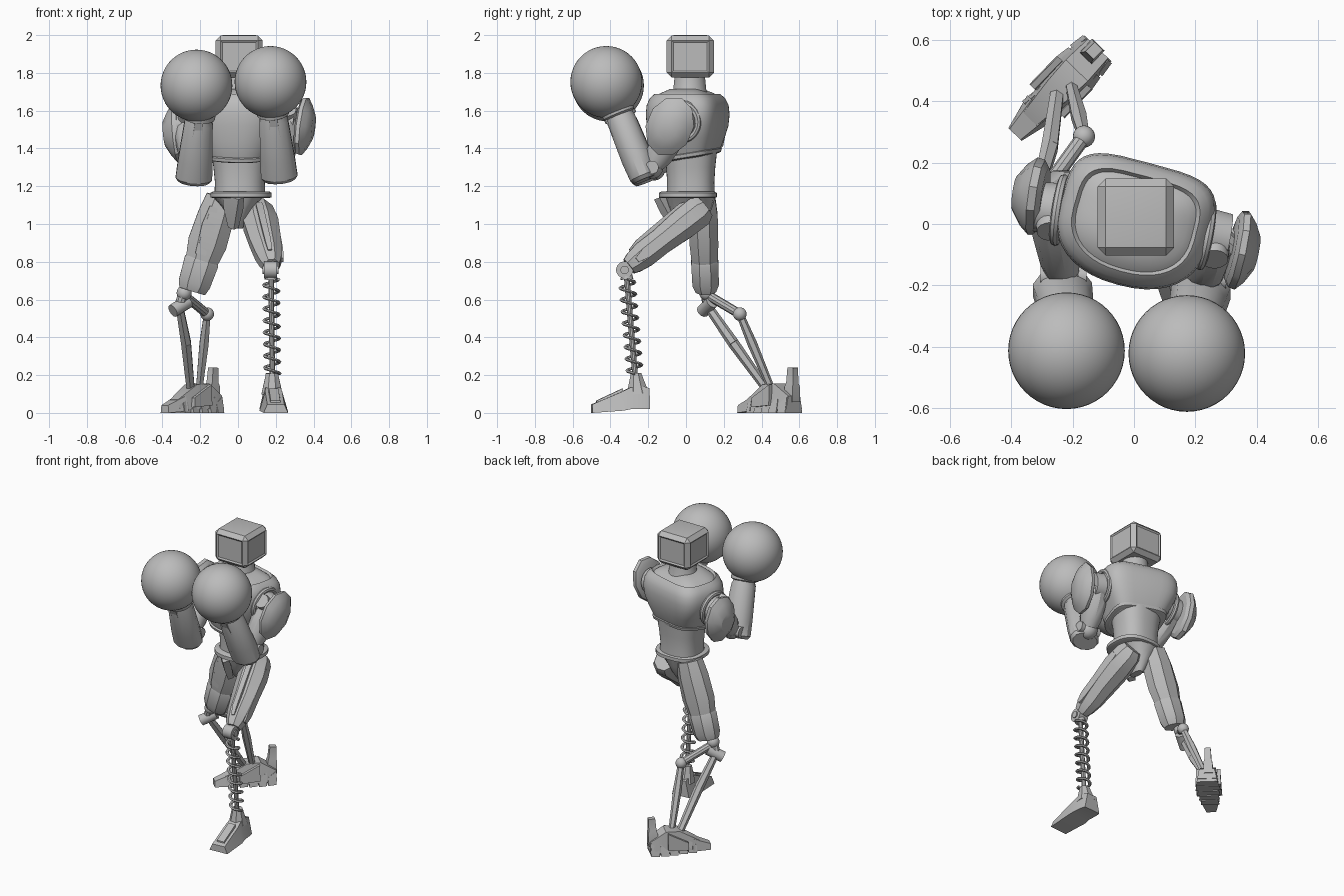
import bpy, bmesh
from math import sin, cos, pi, radians
from mathutils import Vector, Matrix

if "Cube" in bpy.data.objects:
    bpy.data.objects.remove(bpy.data.objects["Cube"])

grey = bpy.data.materials.new("mid grey")
grey.use_nodes = True
grey.diffuse_color = (0.5, 0.5, 0.5, 1)
grey.node_tree.nodes["Principled BSDF"].inputs["Base Color"].default_value = (0.5, 0.5, 0.5, 1)
parts = []


def finish(name, bm):
    bmesh.ops.recalc_face_normals(bm, faces=bm.faces)
    me = bpy.data.meshes.new(name)
    bm.to_mesh(me)
    bm.free()
    me.materials.append(grey)
    ob = bpy.data.objects.new(name, me)
    bpy.context.collection.objects.link(ob)
    parts.append(ob)
    return ob


def loft(name, rings):
    """Skin a list of equal-sized point rings and cap both ends."""
    bm = bmesh.new()
    vs = [[bm.verts.new(p) for p in ring] for ring in rings]
    n = len(vs[0])
    for a, b in zip(vs, vs[1:]):
        for i in range(n):
            j = (i + 1) % n
            bm.faces.new((a[i], a[j], b[j], b[i]))
    bm.faces.new(vs[0])
    bm.faces.new(vs[-1])
    return finish(name, bm)


def limb(name, p0, p1, profile, n=8, roll=0):
    """Loft along p0-p1; profile rows are (t, half width, half depth)."""
    p0, p1 = Vector(p0), Vector(p1)
    d = (p1 - p0).normalized()
    u = Vector((0, 1, 0)) if abs(d.x) > 0.8 else Vector((1, 0, 0))
    u = Matrix.Rotation(roll, 3, d) @ (u - d * u.dot(d)).normalized()
    v = d.cross(u)
    angles = [2 * pi * (i + 0.5) / n for i in range(n)]
    return loft(name, [[p0.lerp(p1, t) + u * a * cos(k) + v * b * sin(k) for k in angles]
                       for t, a, b in profile])


def rod(name, p0, p1, r, r1=None, n=10):
    return limb(name, p0, p1, [(0, r, r), (1, r1 or r, r1 or r)], n)


def ball(name, p, r, seg=24):
    bm = bmesh.new()
    bmesh.ops.create_uvsphere(bm, u_segments=seg, v_segments=seg // 2, radius=r,
                              matrix=Matrix.Translation(p))
    return finish(name, bm)


def hull_body(name, rows, centre, turn, n=40, back=4.0, front=2.3):
    """Stacked rounded outlines; rows are (z, half width, half depth, tilt)."""
    rot = Matrix.Rotation(turn, 3, 'Z')
    rings = []
    for z, a, b, tilt in rows:
        ring = []
        for i in range(n):
            k = 2 * pi * i / n
            c, s = cos(k), sin(k)
            e = 2 / (back if s > 0 else front)
            x = a * abs(c) ** e * (1 if c > 0 else -1)
            y = b * abs(s) ** e * (1 if s > 0 else -1)
            p = rot @ Vector((x, y, 0)) + Vector((centre[0], centre[1], z))
            p.z += tilt * p.y
            ring.append(p)
        rings.append(ring)
    return loft(name, rings)


def wedge(name, rows, loc, turn=0):
    """Blocky solid along y; rows are (y, low z, high z, low half width, high half width)."""
    ob = loft(name, [[(-w, y, a), (w, y, a), (v, y, b), (-v, y, b)] for y, a, b, w, v in rows])
    ob.data.transform(Matrix.Translation(loc) @ Matrix.Rotation(turn, 4, 'Z'))
    return ob


def torus(name, p, axis, R, r, n=32, m=8):
    """Ring around an axis."""
    q = Vector(axis).to_track_quat('Z', 'Y')
    bm = bmesh.new()
    vs = [[bm.verts.new(Vector(p) + q @ Vector(((R + r * cos(b)) * cos(a), (R + r * cos(b)) * sin(a),
           r * sin(b)))) for b in (2 * pi * j / m for j in range(m))]
          for a in (2 * pi * i / n for i in range(n))]
    for i in range(n):
        for j in range(m):
            bm.faces.new((vs[i][j], vs[i - 1][j], vs[i - 1][j - 1], vs[i][j - 1]))
    return finish(name, bm)


# Head: chamfered box with shallow recessed side panels and a low top plate
bm = bmesh.new()
bmesh.ops.create_cube(bm, size=1, matrix=Matrix.Translation((0.006, 0.023, 1.886))
                      @ Matrix.Diagonal((0.25, 0.25, 0.222, 1)))
bmesh.ops.bevel(bm, geom=bm.edges[:], offset=0.026, segments=1, affect='EDGES')
bm.normal_update()
sides = [f for f in bm.faces if f.calc_area() > 0.02 and abs(f.normal.z) < 0.5]
roof = [f for f in bm.faces if f.calc_area() > 0.02 and f.normal.z > 0.5]
bmesh.ops.inset_individual(bm, faces=sides, thickness=0.014, depth=-0.007)
bmesh.ops.inset_individual(bm, faces=roof, thickness=0.02, depth=0.003)
finish("head", bm)
limb("neck", (0.01, 0.02, 1.66), (0.01, 0.02, 1.79),
     [(0, 0.11, 0.105), (0.4, 0.088, 0.088), (1, 0.08, 0.08)], 24)

# Torso
TURN = radians(-15)
hull_body("chest", [(1.345, 0.15, 0.14, 0.16), (1.355, 0.168, 0.155, 0.16), (1.385, 0.182, 0.168, 0.13),
                    (1.45, 0.214, 0.187, 0.08), (1.52, 0.242, 0.2, 0), (1.58, 0.252, 0.205, 0),
                    (1.63, 0.247, 0.2, 0), (1.665, 0.23, 0.184, 0), (1.688, 0.204, 0.16, 0),
                    (1.675, 0.192, 0.15, 0), (1.692, 0.17, 0.13, 0), (1.715, 0.09, 0.08, 0)],
          (0.0, 0.0), TURN)
hull_body("chest_rim", [(1.348, 0.165, 0.155, 0.16), (1.353, 0.18, 0.168, 0.16),
                        (1.371, 0.184, 0.173, 0.16), (1.378, 0.17, 0.16, 0.16)], (0.0, 0.0), TURN)
hull_body("abdomen", [(1.15, 0.135, 0.128, 0), (1.22, 0.132, 0.125, 0), (1.3, 0.14, 0.13, 0),
                      (1.39, 0.155, 0.14, 0)], (0.01, 0.025), 0, back=2.5)
hull_body("belt", [(1.137, 0.15, 0.14, 0), (1.142, 0.162, 0.153, 0), (1.165, 0.162, 0.153, 0),
                   (1.172, 0.15, 0.14, 0)], (0.016, 0.01), 0, back=2.6)
hull_body("pelvis", [(0.975, 0.025, 0.05, 0), (1.03, 0.05, 0.09, 0), (1.09, 0.085, 0.115, 0),
                     (1.14, 0.13, 0.13, 0)], (0.0, 0.025), 0, n=16, back=2.4)
limb("groin_plate", (-0.025, -0.115, 1.15), (-0.025, -0.05, 0.98),
     [(0, 0.085, 0.03), (0.4, 0.07, 0.035), (1, 0.03, 0.025)], 4, pi / 4)

# Arms: (name, shoulder, elbow, wrist, glove centre, shield base, shield tip, shield roll)
ARMS = [("left", (0.262, -0.04, 1.54), (0.225, -0.18, 1.3), (0.182, -0.37, 1.62), (0.172, -0.422, 1.752),
         (0.318, -0.08, 1.52), (0.4, -0.095, 1.512), -0.4),
        ("right", (-0.272, 0.05, 1.52), (-0.23, -0.17, 1.29), (-0.203, -0.36, 1.6), (-0.22, -0.413, 1.733),
         (-0.29, 0.085, 1.49), (-0.39, 0.1, 1.48), 0.2)]
for side, sh, el, wr, glove, base, tip, roll in ARMS:
    sh, el, wr = Vector(sh), Vector(el), Vector(wr)
    out = (Vector(tip) - Vector(base)).normalized()
    ball(side + "_glove", glove, 0.19, 48)
    rod(side + "_shoulder", sh - out * 0.06, sh + out * 0.045, 0.092, 0.082, 20)
    torus(side + "_shoulder_ring", sh - out * 0.03, out, 0.102, 0.016)
    front = Vector((0, -0.75, 0.66))
    rod(side + "_shoulder_disc", sh + front * 0.05, sh + front * 0.1, 0.05, 0.045, 20)
    limb(side + "_upper_arm", sh, el, [(0, 0.07, 0.075), (0.3, 0.075, 0.085), (0.75, 0.067, 0.075),
                                       (1, 0.05, 0.05)], 12)
    ball(side + "_elbow", el, 0.06)
    axle = Vector((0.075, 0, 0))
    rod(side + "_elbow_axle", el - axle, el + axle, 0.035, n=16)
    end = el + Vector((-0.005, -0.035, -0.065))
    limb(side + "_forearm", wr, end, [(0, 0.065, 0.07), (0.14, 0.07, 0.076), (0.18, 0.078, 0.08),
                                      (0.7, 0.095, 0.085), (0.95, 0.1, 0.08), (1, 0.085, 0.065)], 12)
    limb(side + "_glove_cuff", wr, end, [(0, 0.088, 0.088), (0.1, 0.085, 0.088), (0.12, 0.07, 0.07)], 24)
    limb(side + "_forearm_panel", wr + Vector((0, -0.05, -0.02)), end + Vector((0, -0.045, 0.03)),
         [(0.1, 0.03, 0.04), (0.85, 0.055, 0.045), (1, 0.04, 0.035)], 4)
    limb(side + "_arm_shield", base, tip, [(0, 0.1, 0.135), (0.15, 0.122, 0.16), (0.4, 0.126, 0.165),
                                           (0.7, 0.1, 0.125), (1, 0.055, 0.07)], 10, roll)
    rod(side + "_shield_mount", sh, base, 0.05, 0.04)

# Left leg: faceted thigh, knee wheel, spring shin
hip, knee = Vector((0.098, 0.1, 1.09)), Vector((0.175, -0.29, 0.785))
limb("left_thigh", hip, knee, [(0, 0.065, 0.065), (0.08, 0.085, 0.09), (0.3, 0.1, 0.088),
                               (0.6, 0.09, 0.075), (0.82, 0.077, 0.076), (0.96, 0.062, 0.064),
                               (1.03, 0.045, 0.05)], 8)
for name, off in (("outer", (0.076, 0, 0)), ("upper", (0, -0.04, 0.056))):
    limb("left_thigh_panel_" + name, hip + Vector(off), knee + Vector(off) * 0.8,
         [(0.15, 0.02, 0.03), (0.2, 0.026, 0.045), (0.8, 0.022, 0.04), (0.92, 0.015, 0.02)], 4)
wheel = Vector((0.172, -0.325, 0.757))
limb("left_knee_link", knee, wheel, [(0, 0.035, 0.04), (1, 0.03, 0.03)], 8)
for name, w, r in (("wheel", 0.034, 0.045), ("hub", 0.042, 0.022)):
    rod("left_knee_" + name, wheel - Vector((w, 0, 0)), wheel + Vector((w, 0, 0)), r, n=20)
top, low = Vector((0.175, -0.315, 0.735)), Vector((0.182, -0.268, 0.18))
rod("left_shin_rod", top, low, 0.015)
rod("left_shin_collar", top, top.lerp(low, 0.05), 0.03, 0.035, 12)
coil, turns, steps = [], 8, 20
for i in range(turns * steps + 1):
    k = 2 * pi * i / steps
    radial = Vector((cos(k), sin(k), 0))
    c = top.lerp(low, 0.05 + 0.9 * i / (turns * steps))
    coil.append([c + radial * (0.038 + 0.011 * cos(a)) + Vector((0, 0, 0.008 * sin(a)))
                 for a in (2 * pi * j / 6 for j in range(6))])
loft("left_shin_spring", coil)
limb("left_ankle", (0.18, -0.265, 0.21), (0.18, -0.255, 0.1),
     [(0, 0.035, 0.03), (0.3, 0.042, 0.04), (1, 0.06, 0.065)], 8)
wedge("left_foot", [(-0.245, 0, 0.045, 0.065, 0.045), (-0.08, 0.012, 0.115, 0.075, 0.045),
                    (-0.04, 0.02, 0.135, 0.07, 0.04), (0.03, 0.02, 0.14, 0.068, 0.04),
                    (0.06, 0.02, 0.13, 0.062, 0.038)], (0.183, -0.255, 0), radians(4))
wedge("left_foot_panel", [(-0.22, 0.04, 0.065, 0.03, 0.025), (-0.08, 0.1, 0.13, 0.03, 0.025)],
      (0.183, -0.255, 0), radians(4))

# Right leg: thigh with knee cuff
hip, knee = Vector((-0.085, 0.085, 1.14)), Vector((-0.24, 0.105, 0.655))
limb("right_thigh", hip, knee, [(0, 0.09, 0.075), (0.2, 0.105, 0.085), (0.5, 0.112, 0.082),
                                (0.75, 0.088, 0.072), (1, 0.06, 0.05)], 8)
limb("right_knee_cuff", hip, knee, [(0.66, 0.09, 0.07), (0.7, 0.1, 0.078), (0.94, 0.092, 0.076),
                                    (1.02, 0.077, 0.058)], 8)
limb("right_thigh_panel", hip + Vector((-0.03, -0.068, 0)), knee + Vector((-0.01, -0.05, 0)),
     [(0.1, 0.03, 0.015), (0.3, 0.05, 0.022), (0.62, 0.04, 0.022)], 4)

# Right shin: two struts meeting at the ankle
joint, side_joint, ankle = (-0.31, 0.115, 0.565), (-0.163, 0.285, 0.523), (-0.205, 0.45, 0.13)
bend = (-0.275, 0.25, 0.37)
ball("right_knee_ball", (-0.285, 0.11, 0.635), 0.04)
rod("right_knee_link", (-0.28, 0.105, 0.66), joint, 0.03, 0.028)
rod("right_knee_axle", (-0.345, 0.09, 0.54), (-0.265, 0.14, 0.59), 0.036, n=12)
limb("right_front_strut", joint, bend, [(0, 0.022, 0.024), (1, 0.03, 0.03)], 6)
limb("right_front_strut_lower", bend, (-0.25, 0.43, 0.12), [(0, 0.03, 0.03), (1, 0.024, 0.022)], 6)
rod("right_cross_strut", (-0.275, 0.13, 0.615), side_joint, 0.025)
ball("right_side_joint", side_joint, 0.036)
limb("right_rear_strut", side_joint, ankle, [(0, 0.02, 0.02), (0.4, 0.028, 0.026), (1, 0.02, 0.02)], 6)

# Right foot: segmented sole, instep, toe and heel fin
loc, turn = Vector((-0.235, 0.45, 0)), radians(-44)
for i in range(5):
    y = -0.1 + 0.06 * i
    w = 0.08 - 0.007 * abs(i - 3)
    wedge("right_sole_plate_%d" % (i + 1), [(y - 0.026, 0, 0.05, w, w * 0.8),
                                            (y + 0.026, 0, 0.085, w * 0.9, w * 0.7)], loc, turn)
wedge("right_toe", [(-0.22, 0, 0.04, 0.03, 0.025), (-0.1, 0.01, 0.09, 0.06, 0.04)], loc, turn)
wedge("right_instep", [(-0.15, 0.02, 0.07, 0.045, 0.03), (-0.02, 0.02, 0.15, 0.06, 0.045),
                       (0.07, 0.02, 0.155, 0.068, 0.05), (0.17, 0.02, 0.09, 0.06, 0.045)], loc, turn)
for name, x in (("inner", 0.066), ("outer", -0.066)):
    p = Matrix.Rotation(turn, 3, 'Z') @ Vector((x, 0.0, 0))
    wedge("right_foot_" + name + "_guard", [(-0.07, 0.03, 0.08, 0.014, 0.01),
                                            (0.06, 0.04, 0.15, 0.014, 0.01)], loc + p, turn)
limb("right_heel_fin", (-0.14, 0.56, 0.06), (-0.13, 0.565, 0.24),
     [(0, 0.04, 0.045), (0.45, 0.038, 0.042), (0.55, 0.03, 0.035), (1, 0.026, 0.03)], 4, turn)

# Soft shading with crisp edges
bpy.ops.object.select_all(action='DESELECT')
for ob in parts:
    ob.select_set(True)
bpy.context.view_layer.objects.active = parts[0]
bpy.ops.object.shade_smooth_by_angle(angle=radians(32))
